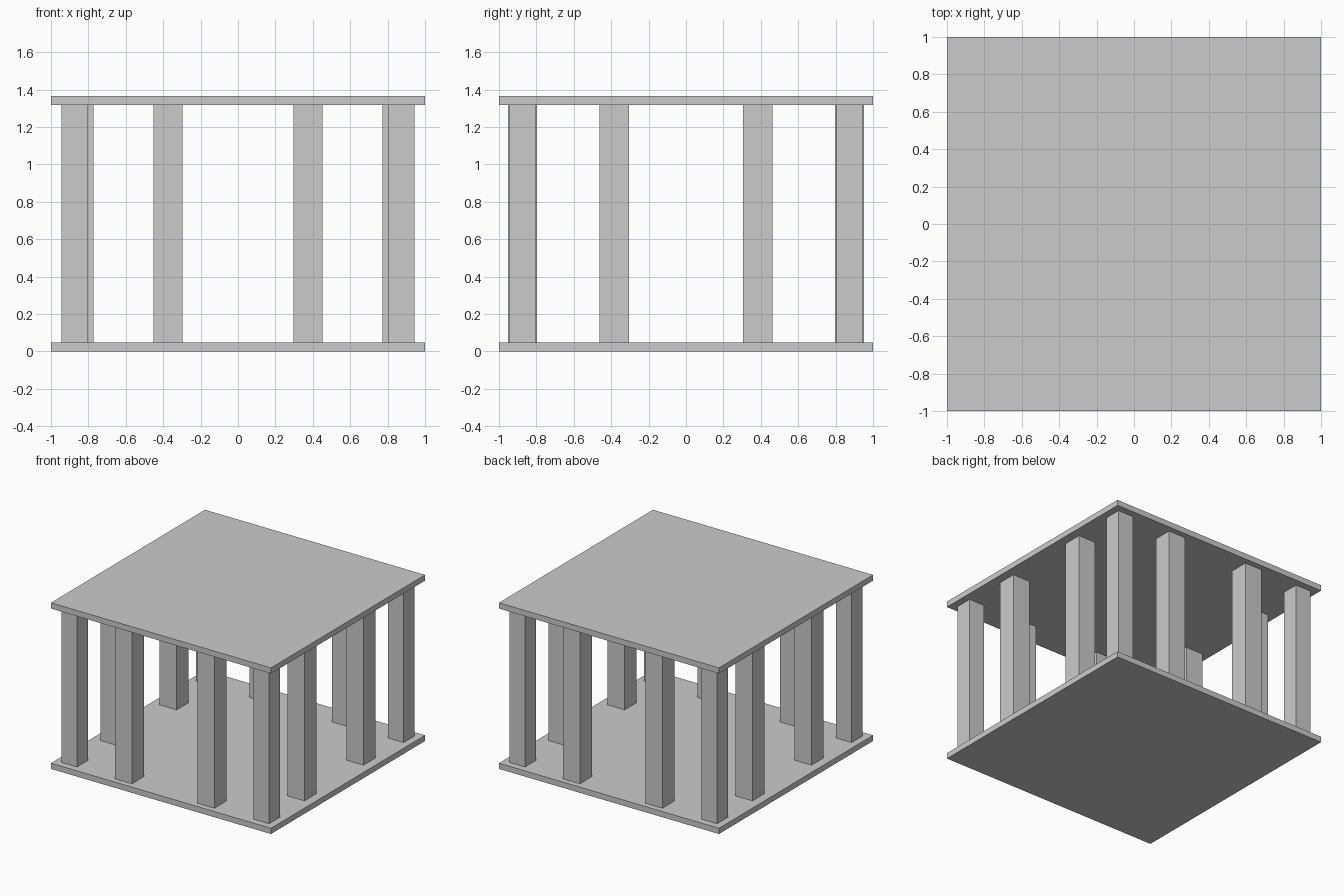
import bpy

if "Cube" in bpy.data.objects:
    bpy.data.objects.remove(bpy.data.objects["Cube"])

BASE_T = 0.047      # slab thickness
TOP_Z = 1.365       # overall height


def box(name, x, y, z0, z1, sx, sy):
    bpy.ops.mesh.primitive_cube_add(size=1, location=(x, y, (z0 + z1) / 2))
    ob = bpy.context.object
    ob.name = name
    ob.scale = (sx, sy, z1 - z0)
    bpy.ops.object.transform_apply(location=False, rotation=False, scale=True)
    return ob


def pillar(name, x, y, size):
    box(name, x, y, BASE_T, TOP_Z - BASE_T, size, size)


# Floor and roof slabs
box("floor_slab", 0, 0, 0, BASE_T, 2, 2)
box("roof_slab", 0, 0, TOP_Z - BASE_T, TOP_Z, 2, 2)

# Pillars, mirrored into the four quadrants
for sx, side in ((-1, "left"), (1, "right")):
    for sy, end in ((-1, "front"), (1, "back")):
        pillar(f"corner_pillar_{end}_{side}", sx * 0.873, sy * 0.873, 0.14)
        pillar(f"{end}_pillar_{side}", sx * 0.375, sy * 0.874, 0.156)
        pillar(f"{side}_pillar_{end}", sx * 0.850, sy * 0.384, 0.156)
